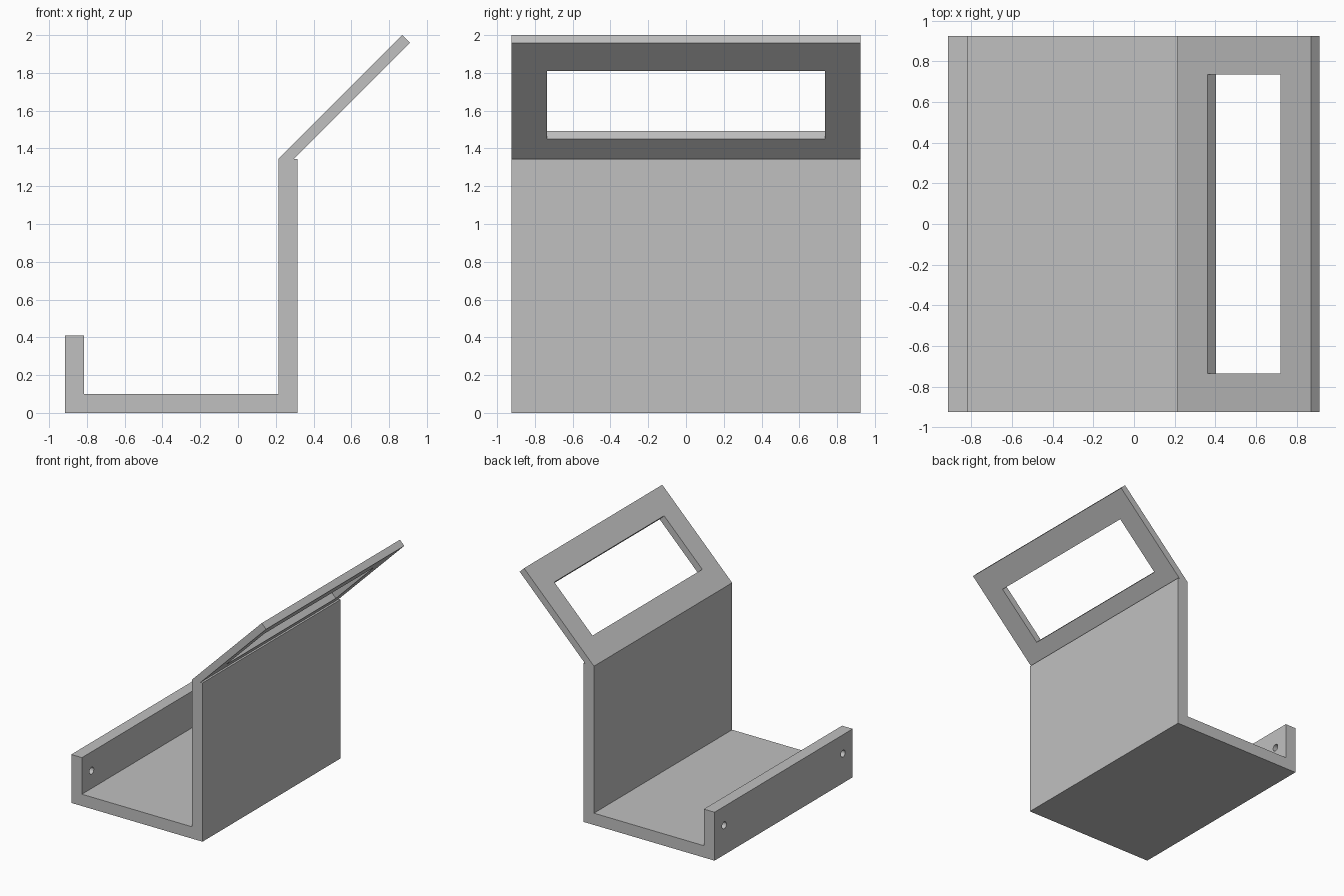
import bpy
import bmesh
import math
from mathutils import Matrix, Vector

cube = bpy.data.objects.get("Cube")
if cube:
    bpy.data.objects.remove(cube, do_unlink=True)

grey = bpy.data.materials.new("light_grey")
grey.use_nodes = True
grey.diffuse_color = (0.53, 0.53, 0.53, 1)
grey.node_tree.nodes["Principled BSDF"].inputs["Base Color"].default_value = grey.diffuse_color

HALF = 0.925           # half the depth of the stand
LEFT, RIGHT = -0.915, 0.315
WALL = 0.1             # wall thickness
LIP_TOP, WALL_TOP = 0.41, 1.345
BEND = RIGHT - WALL    # where the sloping panel starts
RISE, EDGE = 0.655, 0.041


def add_object(name, bm):
    bmesh.ops.recalc_face_normals(bm, faces=bm.faces)
    mesh = bpy.data.meshes.new(name)
    bm.to_mesh(mesh)
    bm.free()
    mesh.materials.append(grey)
    obj = bpy.data.objects.new(name, mesh)
    bpy.context.collection.objects.link(obj)
    return obj


def extrude_profile(name, points, half):
    """Extrude an x-z outline symmetrically along y."""
    bm = bmesh.new()
    face = bm.faces.new([bm.verts.new((x, -half, z)) for x, z in points])
    new = bmesh.ops.extrude_face_region(bm, geom=[face])["geom"]
    verts = [v for v in new if isinstance(v, bmesh.types.BMVert)]
    bmesh.ops.translate(bm, verts=verts, vec=(0, 2 * half, 0))
    return add_object(name, bm)


def cut(target, cutter):
    mod = target.modifiers.new("cut", 'BOOLEAN')
    mod.operation = 'DIFFERENCE'
    mod.solver = 'EXACT'
    mod.object = cutter
    bpy.context.view_layer.objects.active = target
    bpy.ops.object.modifier_apply(modifier=mod.name)
    bpy.data.objects.remove(cutter, do_unlink=True)


# Bent body: lip, floor, tall wall and sloping panel
stand = extrude_profile("bent_stand", [
    (LEFT, 0), (RIGHT, 0), (RIGHT, WALL_TOP), (BEND + 2 * EDGE, WALL_TOP),
    (BEND + RISE + EDGE, WALL_TOP + RISE - EDGE), (BEND + RISE, WALL_TOP + RISE),
    (BEND, WALL_TOP), (BEND, WALL), (LEFT + WALL, WALL),
    (LEFT + WALL, LIP_TOP), (LEFT, LIP_TOP)], HALF)

# Window square through the sloping panel
slope = Vector((1, 1))
through = Vector((EDGE, -EDGE))
corner = Vector((BEND, WALL_TOP))
low, high = corner + slope * 0.147, corner + slope * 0.505
window = extrude_profile("window_cutter", [
    low - through, high - through, high + 2 * through, low + 2 * through], 0.735)
cut(stand, window)

# Screw holes near both ends of the lip
for side in (-1, 1):
    bm = bmesh.new()
    place = Matrix.Translation((LEFT + WALL / 2, side * 0.795, 0.25))
    bmesh.ops.create_cone(bm, cap_ends=True, segments=32, radius1=0.029, radius2=0.029,
                          depth=WALL * 2,
                          matrix=place @ Matrix.Rotation(math.pi / 2, 4, 'Y'))
    cut(stand, add_object("hole_cutter", bm))

bpy.ops.object.select_all(action='DESELECT')
stand.select_set(True)
bpy.context.view_layer.objects.active = stand
bpy.ops.object.shade_smooth_by_angle(angle=math.radians(30))
